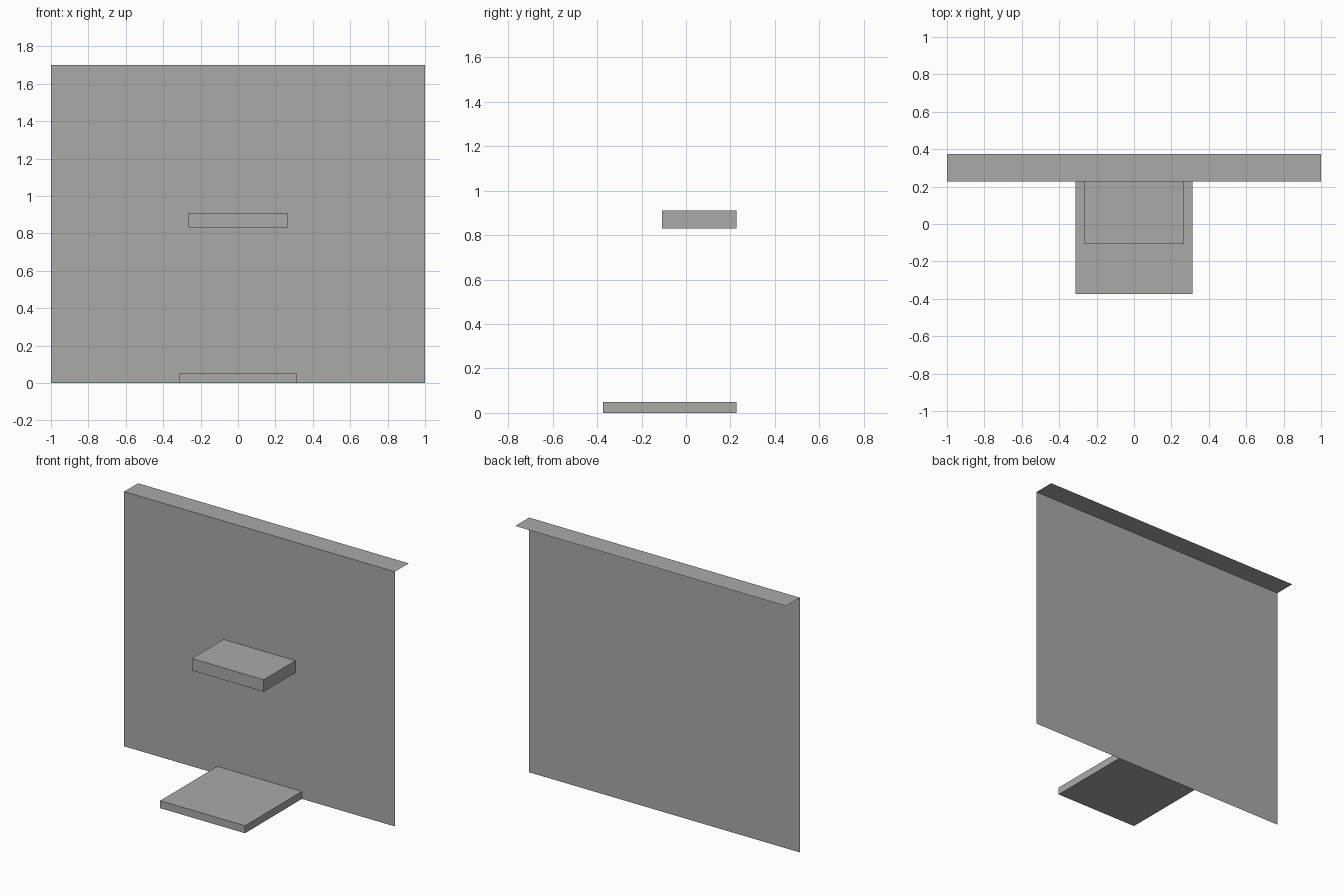
import bpy
import bmesh

cube = bpy.data.objects.get("Cube")
if cube:
    bpy.data.objects.remove(cube, do_unlink=True)

grey = bpy.data.materials.new("warm grey")
grey.use_nodes = True
colour = (0.40, 0.40, 0.39, 1)
grey.diffuse_color = colour
grey.node_tree.nodes["Principled BSDF"].inputs["Base Color"].default_value = colour

WALL_Y = 0.227
BACK_Y = 0.373
HEIGHT = 1.7


def finish(name, bm):
    mesh = bpy.data.meshes.new(name)
    bm.to_mesh(mesh)
    bm.free()
    mesh.materials.append(grey)
    obj = bpy.data.objects.new(name, mesh)
    bpy.context.collection.objects.link(obj)


def sheet(name, corners):
    bm = bmesh.new()
    bm.faces.new([bm.verts.new(c) for c in corners])
    finish(name, bm)


def ledge(name, half_width, front_y, bottom, top):
    """Box against the wall, open where it meets the wall."""
    bm = bmesh.new()
    bmesh.ops.create_cube(bm, size=1)
    for v in bm.verts:
        v.co.x *= 2 * half_width
        v.co.y = WALL_Y if v.co.y > 0 else front_y
        v.co.z = top if v.co.z > 0 else bottom
    bm.normal_update()
    back = [f for f in bm.faces if f.normal.y > 0.9]
    bmesh.ops.delete(bm, geom=back, context="FACES")
    finish(name, bm)


# Thin upright wall and the flat cap behind its top edge
sheet("wall", [(-1, WALL_Y, 0), (1, WALL_Y, 0),
               (1, WALL_Y, HEIGHT), (-1, WALL_Y, HEIGHT)])
sheet("wall_cap", [(-1, WALL_Y, HEIGHT), (1, WALL_Y, HEIGHT),
                   (1, BACK_Y, HEIGHT), (-1, BACK_Y, HEIGHT)])

# Shelf and floor slab projecting from the wall
ledge("shelf", 0.265, -0.107, 0.83, 0.91)
ledge("floor_slab", 0.313, -0.373, 0, 0.05)
